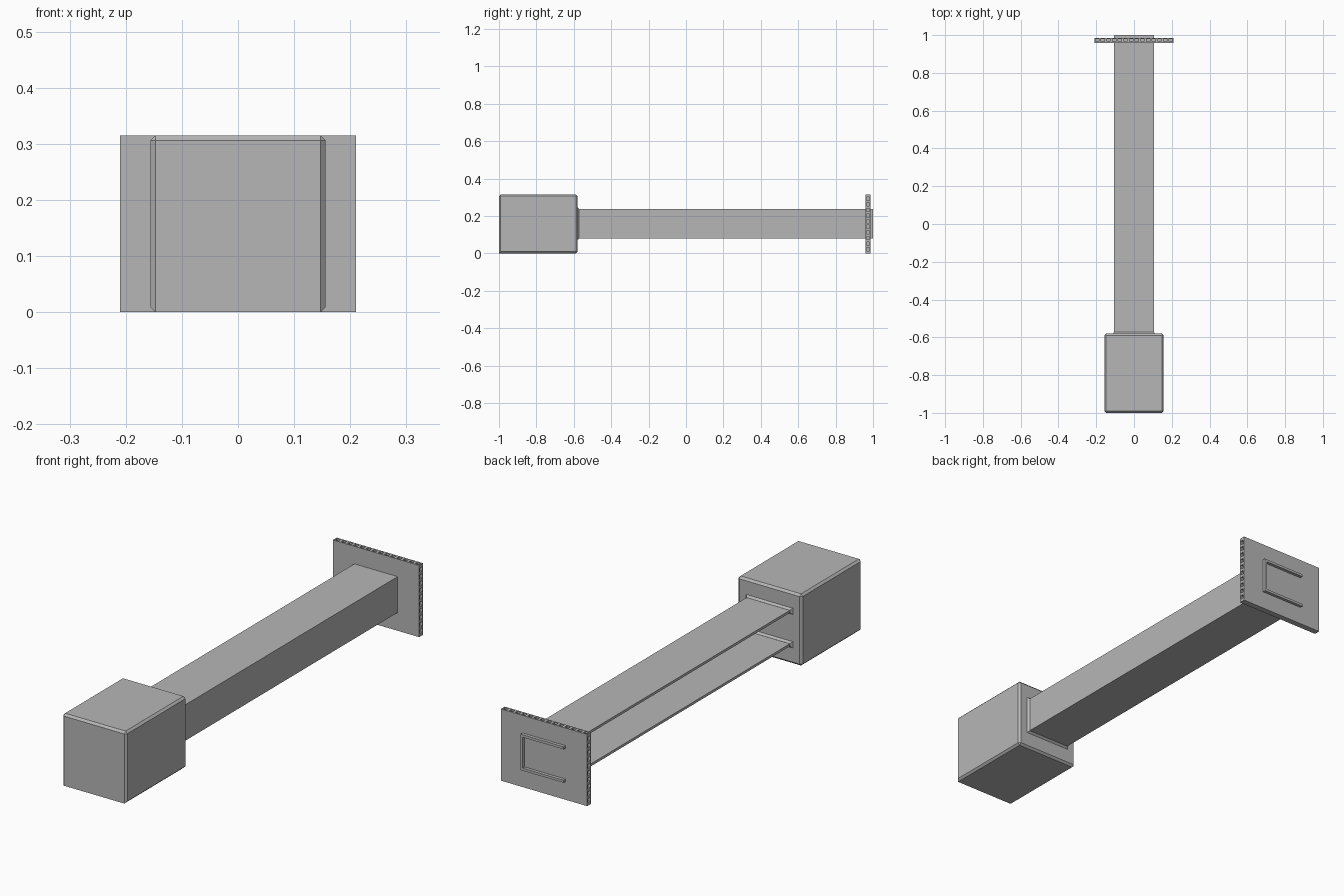
import bpy, bmesh
from mathutils import Matrix, Vector

if "Cube" in bpy.data.objects:
    bpy.data.objects.remove(bpy.data.objects["Cube"])

steel = bpy.data.materials.new("grey_steel")
steel.diffuse_color = (0.47, 0.47, 0.47, 1)
steel.use_nodes = True
steel.node_tree.nodes["Principled BSDF"].inputs["Base Color"].default_value = steel.diffuse_color


def finish(name, bm):
    bmesh.ops.recalc_face_normals(bm, faces=bm.faces)
    mesh = bpy.data.meshes.new(name)
    bm.to_mesh(mesh)
    bm.free()
    mesh.materials.append(steel)
    ob = bpy.data.objects.new(name, mesh)
    bpy.context.collection.objects.link(ob)
    return ob


def add_box(bm, lo, hi):
    lo, hi = Vector(lo), Vector(hi)
    m = Matrix.Translation((lo + hi) / 2) @ Matrix.Diagonal((*(hi - lo), 1))
    bmesh.ops.create_cube(bm, size=1, matrix=m)


def channel_profile(d=0.0):
    """C section open towards -x, thickened by d on every side."""
    x0, x1, z0, z1, t = -0.105, 0.105, 0.08, 0.238, 0.011
    return [(x0 - d, z0 - d), (x1 + d, z0 - d), (x1 + d, z1 + d), (x0 - d, z1 + d),
            (x0 - d, z1 - t - d), (x1 - t - d, z1 - t - d),
            (x1 - t - d, z0 + t + d), (x0 - d, z0 + t + d)]


def loft(name, prof_a, y_a, prof_b, y_b):
    bm = bmesh.new()
    a = [bm.verts.new((x, y_a, z)) for x, z in prof_a]
    b = [bm.verts.new((x, y_b, z)) for x, z in prof_b]
    n = len(a)
    bm.faces.new(a)
    bm.faces.new(b)
    for i in range(n):
        j = (i + 1) % n
        bm.faces.new((a[i], a[j], b[j], b[i]))
    return finish(name, bm)


# End block, chamfered on every edge but the lower front one
bm = bmesh.new()
add_box(bm, (-0.156, -1, 0), (0.156, -0.58, 0.315))
edges = [e for e in bm.edges
         if not all(v.co.y < -0.9 and v.co.z < 0.1 for v in e.verts)]
bmesh.ops.bevel(bm, geom=edges, offset=0.009, segments=1, affect='EDGES')
finish("end_block", bm)

# Long channel beam running through the plate, with a weld at the block
loft("channel_beam", channel_profile(), -0.585, channel_profile(), 1.0)
loft("weld_bead", channel_profile(0.009), -0.581, channel_profile(0.0002), -0.571)

# Flange plate
bm = bmesh.new()
add_box(bm, (-0.21, 0.959, 0), (0.21, 0.986, 0.315))
plate = finish("flange_plate", bm)

# Row of small pockets in the top and side rims
bm = bmesh.new()
y0, y1, depth, half = 0.965, 0.980, 0.012, 0.009
for i in range(14):
    x = -0.195 + 0.03 * i
    add_box(bm, (x - half, y0, 0.315 - depth), (x + half, y1, 0.33))
for i in range(10):
    z = 0.022 + 0.03 * i
    for s in (-1, 1):
        xa, xb = sorted((s * (0.21 - depth), s * 0.225))
        add_box(bm, (xa, y0, z - half), (xb, y1, z + half))
cutter = finish("pocket_cutter", bm)
cutter.hide_render = True

mod = plate.modifiers.new("pockets", 'BOOLEAN')
mod.operation = 'DIFFERENCE'
mod.solver = 'EXACT'
mod.use_self = True
mod.object = cutter
bpy.context.view_layer.objects.active = plate
bpy.ops.object.modifier_apply(modifier=mod.name)
bpy.data.objects.remove(cutter)
